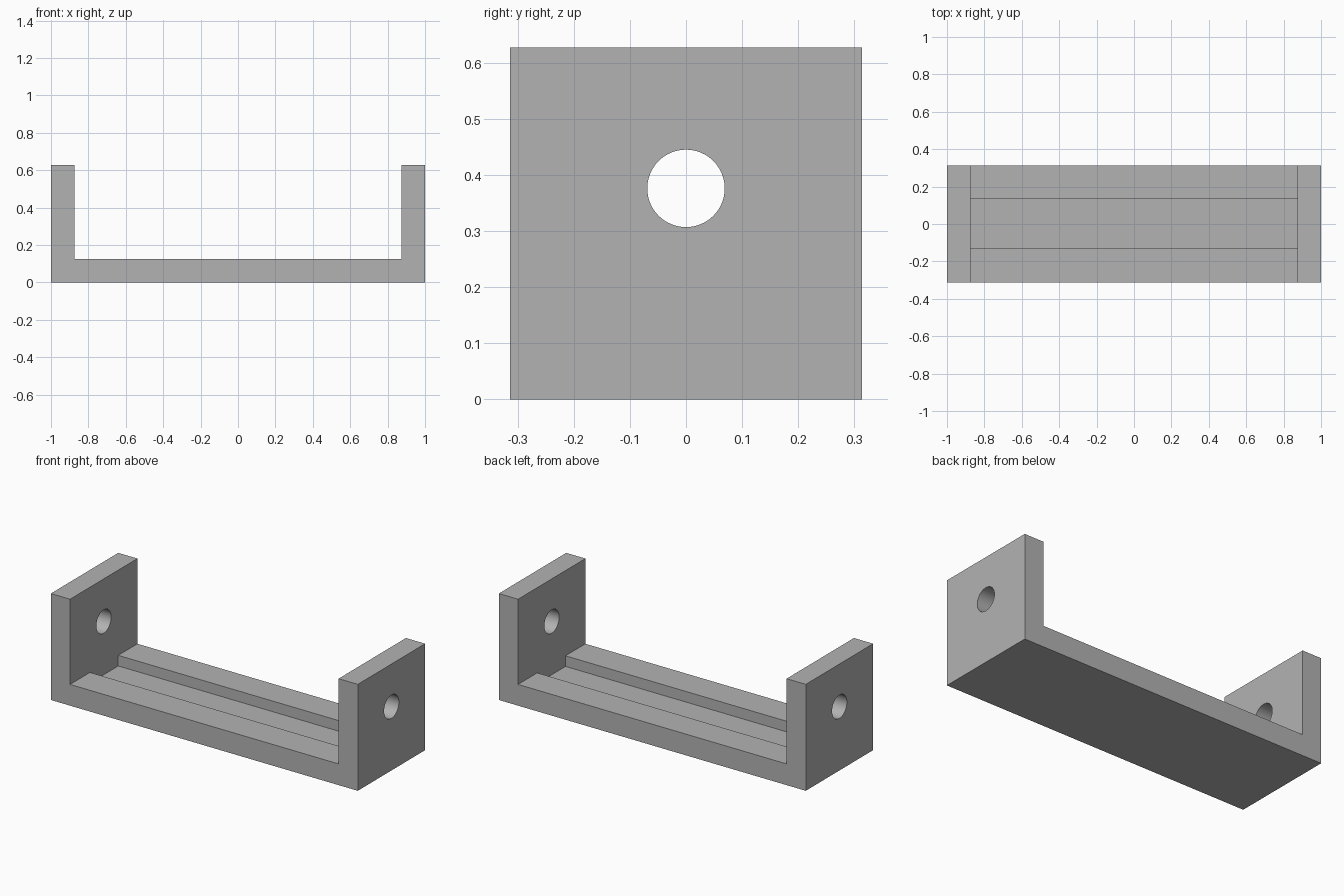
import bpy, bmesh, math
from mathutils import Matrix, Vector

default = bpy.data.objects.get("Cube")
if default:
    bpy.data.objects.remove(default, do_unlink=True)

HALF_LENGTH, HALF_DEPTH, HEIGHT = 1.0, 0.3135, 0.627
INNER_X, BASE_TOP = 0.875, 0.125
GROOVE_FRONT, GROOVE_BACK, GROOVE_FLOOR = -0.128, 0.135, 0.0625
HOLE_Z, HOLE_RADIUS = 0.376, 0.069

grey = bpy.data.materials.new("plain grey")
grey.use_nodes = True
grey.diffuse_color = (0.45, 0.45, 0.45, 1)
grey.node_tree.nodes["Principled BSDF"].inputs["Base Color"].default_value = (0.45, 0.45, 0.45, 1)


def finish(name, bm):
    """Turn a bmesh into a grey object."""
    bmesh.ops.recalc_face_normals(bm, faces=bm.faces)
    mesh = bpy.data.meshes.new(name)
    bm.to_mesh(mesh)
    bm.free()
    mesh.materials.append(grey)
    obj = bpy.data.objects.new(name, mesh)
    bpy.context.collection.objects.link(obj)
    return obj


# U-shaped bracket: half profile mirrored in x, extruded front to back
half = [(HALF_LENGTH, 0), (HALF_LENGTH, HEIGHT), (INNER_X, HEIGHT), (INNER_X, BASE_TOP)]
profile = half + [(-x, z) for x, z in reversed(half)]
bm = bmesh.new()
face = bm.faces.new([bm.verts.new((x, -HALF_DEPTH, z)) for x, z in profile])
side = bmesh.ops.extrude_face_region(bm, geom=[face])
moved = [g for g in side["geom"] if isinstance(g, bmesh.types.BMVert)]
bmesh.ops.translate(bm, verts=moved, vec=(0, 2 * HALF_DEPTH, 0))
bracket = finish("bracket_body", bm)

# Cutter for the long groove between the uprights
bm = bmesh.new()
top = BASE_TOP + 0.1
size = Vector((2 * INNER_X, GROOVE_BACK - GROOVE_FRONT, top - GROOVE_FLOOR))
centre = Vector((0, (GROOVE_BACK + GROOVE_FRONT) / 2, (top + GROOVE_FLOOR) / 2))
bmesh.ops.create_cube(bm, size=1, matrix=Matrix.Translation(centre) @ Matrix.Diagonal(size.to_4d()))
groove = finish("groove_cutter", bm)

# Cutter for the round holes through both uprights
bm = bmesh.new()
bmesh.ops.create_cone(
    bm, cap_ends=True, segments=64, radius1=HOLE_RADIUS, radius2=HOLE_RADIUS, depth=3,
    matrix=Matrix.Translation((0, 0, HOLE_Z)) @ Matrix.Rotation(math.pi / 2, 4, "Y"))
hole = finish("hole_cutter", bm)

for cutter in (groove, hole):
    cutter.hide_render = True
    cut = bracket.modifiers.new(cutter.name, "BOOLEAN")
    cut.operation = "DIFFERENCE"
    cut.solver = "EXACT"
    cut.object = cutter

# Bake the cuts, then drop the cutters
bpy.ops.object.select_all(action="DESELECT")
bpy.context.view_layer.objects.active = bracket
bracket.select_set(True)
for cutter in (groove, hole):
    bpy.ops.object.modifier_apply(modifier=cutter.name)
    bpy.data.objects.remove(cutter, do_unlink=True)

# Smooth hole walls, sharp edges elsewhere
bpy.ops.object.shade_smooth_by_angle(angle=math.radians(30))
